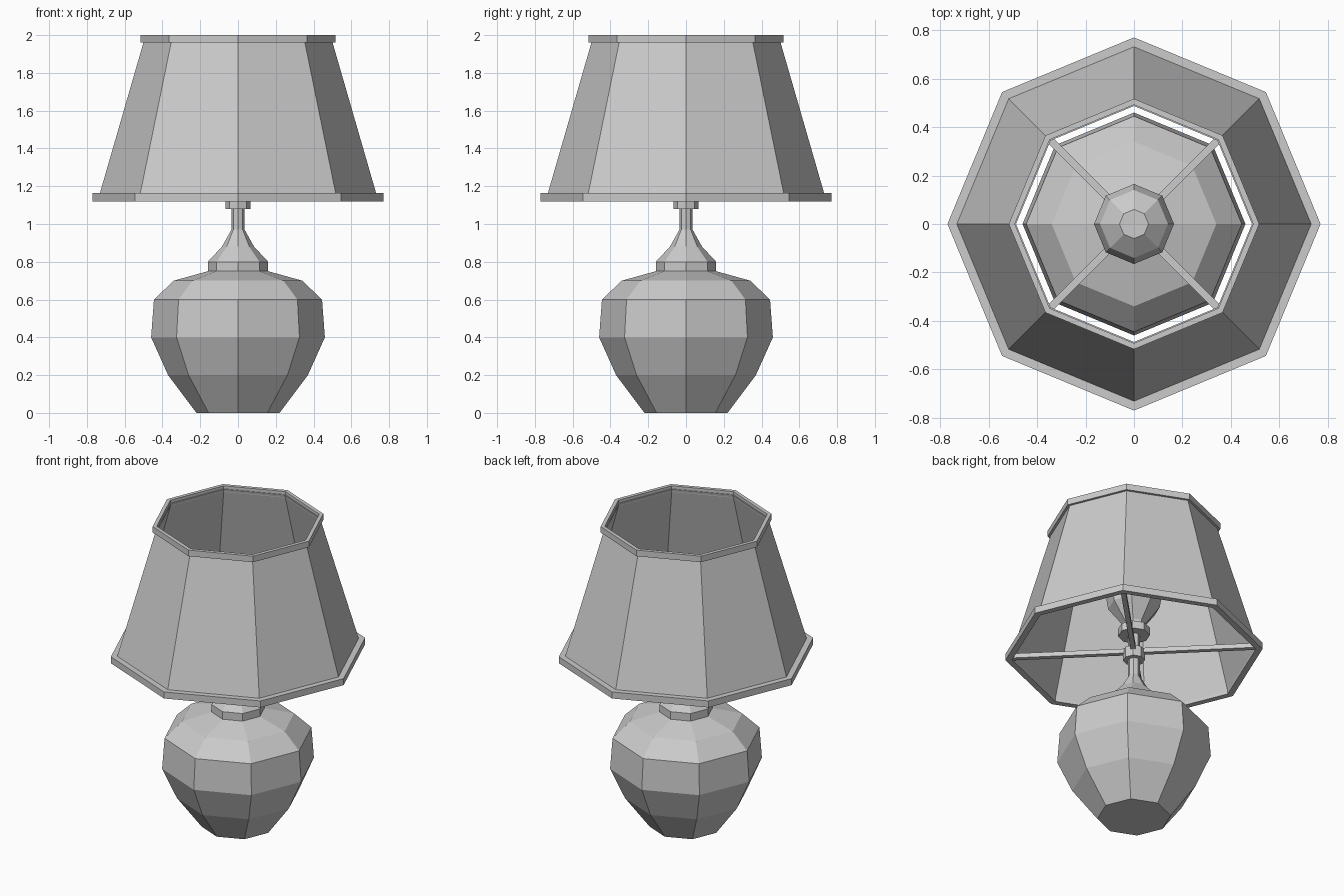
import bpy, bmesh
from math import cos, sin, pi
from mathutils import Matrix

if "Cube" in bpy.data.objects:
    bpy.data.objects.remove(bpy.data.objects["Cube"])

SIDES = 8


def lathe(name, profile, ring=False):
    """Spin an (r, z) profile into an octagonal part; ring closes the section, otherwise ends are capped."""
    bm = bmesh.new()
    loops = [[bm.verts.new((r * cos(2 * pi * i / SIDES), r * sin(2 * pi * i / SIDES), z))
              for i in range(SIDES)] for r, z in profile]
    pairs = list(zip(loops, loops[1:]))
    if ring:
        pairs.append((loops[-1], loops[0]))
    else:
        bm.faces.new(loops[0])
        bm.faces.new(loops[-1])
    for a, b in pairs:
        for i in range(SIDES):
            j = (i + 1) % SIDES
            bm.faces.new((a[i], a[j], b[j], b[i]))
    bmesh.ops.recalc_face_normals(bm, faces=bm.faces)
    return finish(name, bm)


def finish(name, bm):
    mesh = bpy.data.meshes.new(name)
    bm.to_mesh(mesh)
    bm.free()
    obj = bpy.data.objects.new(name, mesh)
    bpy.context.collection.objects.link(obj)
    return obj


def band(name, outer, inner, z0, z1):
    return lathe(name, [(outer, z0), (outer, z1), (inner, z1), (inner, z0)], ring=True)


# Pot-bellied base with collar, tapering neck and stem
lathe("lamp_base", [(0.22, 0), (0.37, 0.20), (0.46, 0.40), (0.445, 0.60), (0.34, 0.70),
                    (0.16, 0.75), (0.16, 0.80), (0.085, 0.88), (0.035, 0.97), (0.035, 1.26)])

# Hub that carries the shade
lathe("shade_hub", [(0.065, 1.08), (0.065, 1.15)])

# Socket and light bulb
lathe("bulb_socket", [(0.095, 1.25), (0.095, 1.30)])
lathe("light_bulb", [(0.06, 1.29), (0.07, 1.33), (0.155, 1.44), (0.165, 1.51),
                     (0.14, 1.59), (0.06, 1.65)])

# Shade panels and trim bands
lathe("shade_panels", [(0.738, 1.14), (0.495, 1.98), (0.487, 1.98), (0.73, 1.14)], ring=True)
band("shade_bottom_trim", 0.77, 0.73, 1.12, 1.163)
band("shade_top_trim", 0.517, 0.492, 1.96, 2.0)

# Four diagonal spokes from hub to bottom trim
for k in range(4):
    bm = bmesh.new()
    bmesh.ops.create_cube(bm, size=1, matrix=Matrix.Rotation(pi / 4 + k * pi / 2, 4, 'Z')
                          @ Matrix.Translation((0.39, 0, 1.14))
                          @ Matrix.Diagonal((0.69, 0.03, 0.03, 1)))
    finish(f"shade_spoke_{k + 1}", bm)
